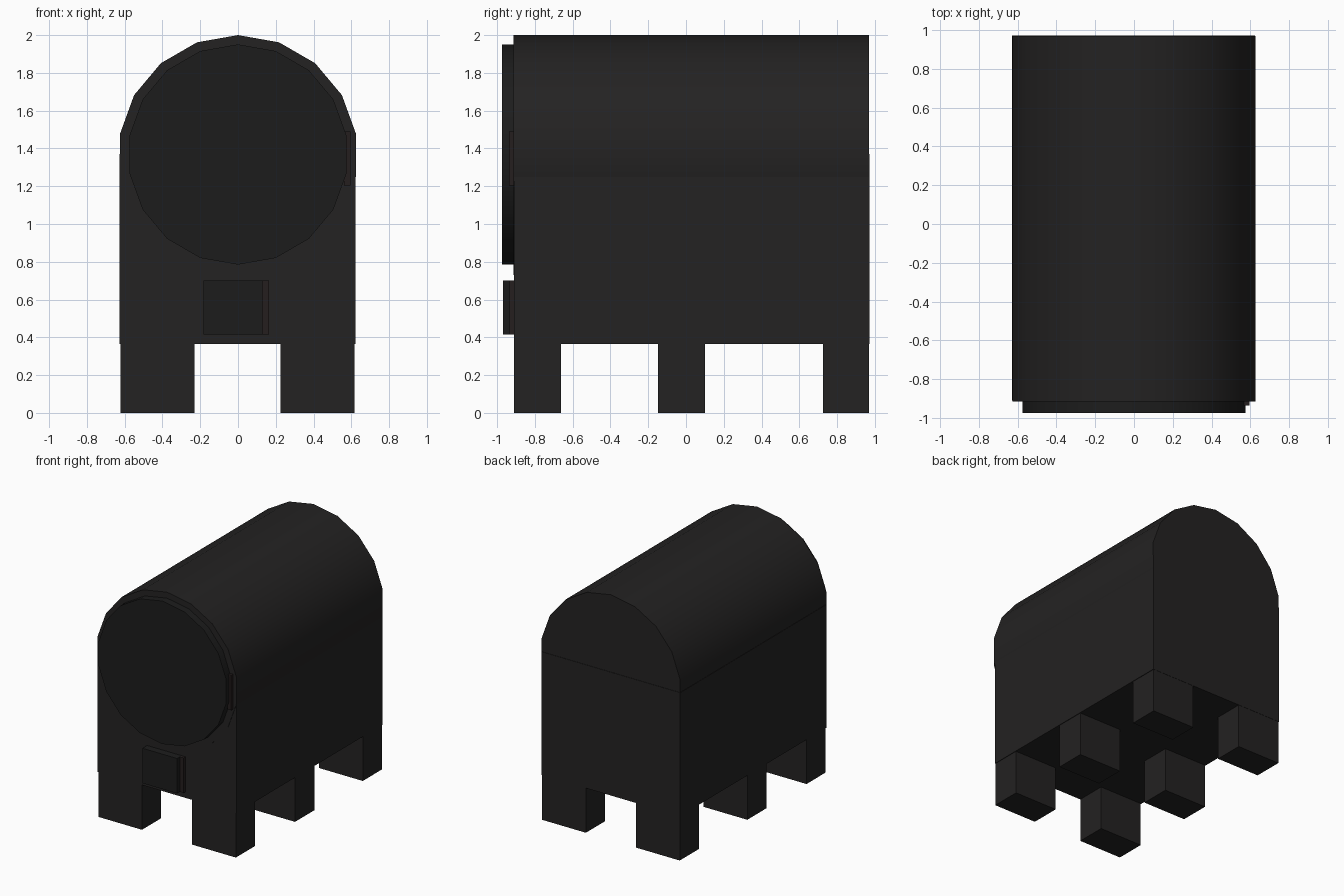
import bpy
import math

if "Cube" in bpy.data.objects:
    bpy.data.objects.remove(bpy.data.objects["Cube"])


def material(name, color):
    mat = bpy.data.materials.new(name)
    mat.diffuse_color = (*color, 1)
    mat.use_nodes = True
    mat.node_tree.nodes["Principled BSDF"].inputs["Base Color"].default_value = mat.diffuse_color
    return mat


iron = material("dark_iron", (0.017, 0.016, 0.016))
door_iron = material("door_iron", (0.012, 0.012, 0.012))
hinge_iron = material("hinge_iron", (0.018, 0.013, 0.013))


def box(name, x, y, z, mat):
    """Box from (min, max) ranges on each axis."""
    bpy.ops.mesh.primitive_cube_add(size=1, location=[sum(r) / 2 for r in (x, y, z)])
    obj = bpy.context.object
    obj.name = name
    obj.scale = [r[1] - r[0] for r in (x, y, z)]
    bpy.ops.object.transform_apply(location=False, rotation=False, scale=True)
    obj.data.materials.append(mat)
    return obj


def drum(name, radius, y, z, mat):
    """18-sided cylinder lying along y, with a vertex at the top."""
    bpy.ops.mesh.primitive_cylinder_add(
        vertices=18, radius=radius, depth=y[1] - y[0],
        location=(0, sum(y) / 2, z), rotation=(math.radians(90), 0, 0))
    obj = bpy.context.object
    obj.name = name
    obj.data.materials.append(mat)
    bpy.ops.object.shade_smooth_by_angle(angle=math.radians(30))
    return obj


# Firebox and rounded boiler
box("lower_body", (-0.628, 0.623), (-0.91, 0.972), (0.365, 1.37), iron)
drum("boiler_barrel", 0.635, (-0.914, 0.969), 1.365, iron)

# Large round door with side hinge
drum("round_door", 0.583, (-0.975, -0.91), 1.368, door_iron)
box("round_door_hinge", (0.56, 0.595), (-0.937, -0.905), (1.205, 1.49), hinge_iron)

# Small ash door with side hinge
box("ash_door", (-0.183, 0.13), (-0.97, -0.905), (0.415, 0.70), door_iron)
box("ash_door_hinge", (0.125, 0.165), (-0.935, -0.905), (0.415, 0.70), hinge_iron)

# Three pairs of feet
rows = {"front": (-0.91, -0.663), "middle": (-0.148, 0.1), "back": (0.725, 0.97)}
columns = {"left": (-0.623, -0.229), "right": (0.224, 0.618)}
for row, y in rows.items():
    for side, x in columns.items():
        box(f"{row}_{side}_foot", x, y, (0, 0.37), iron)
